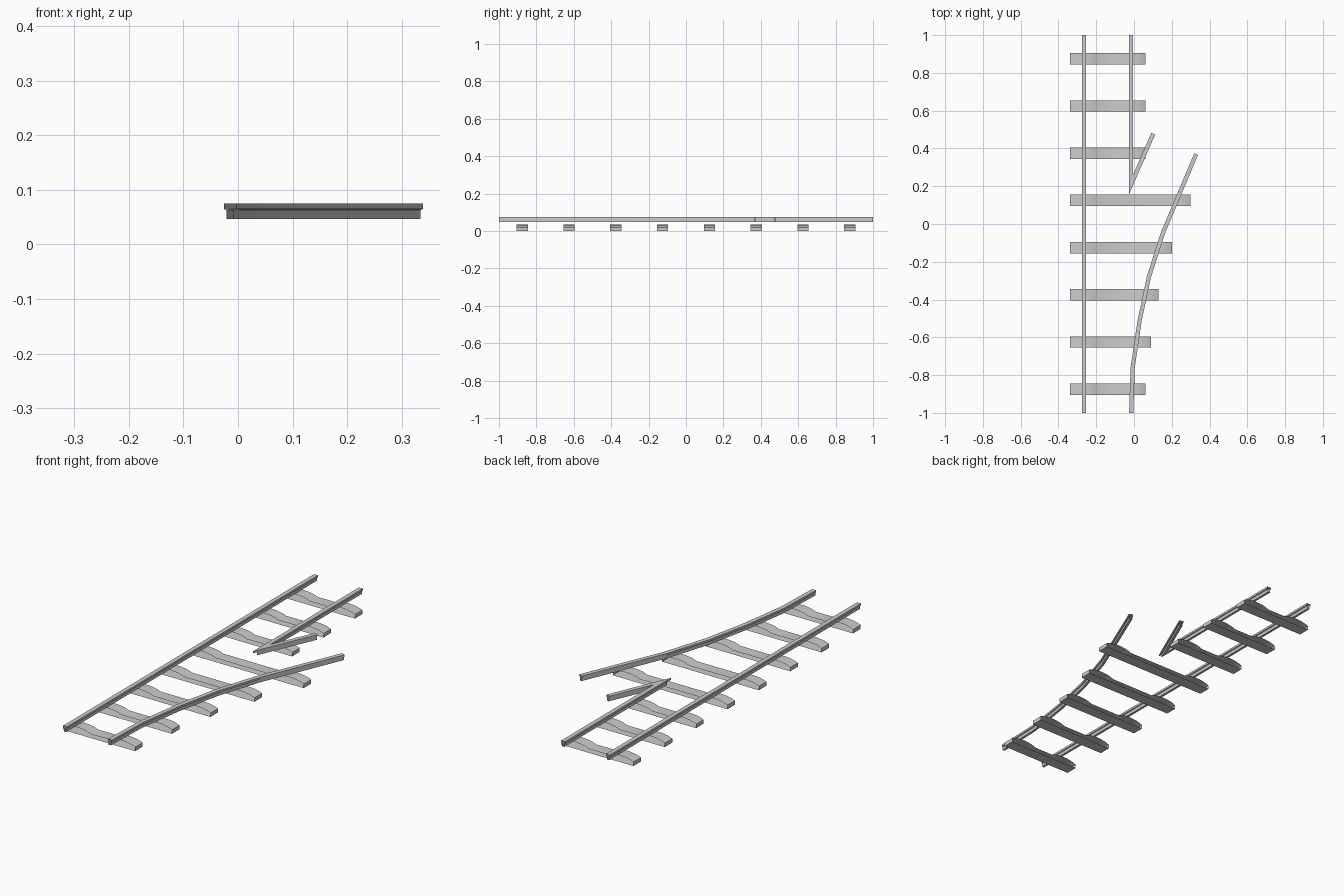
import bpy, math
from mathutils import Vector

if "Cube" in bpy.data.objects:
    bpy.data.objects.remove(bpy.data.objects["Cube"])

# Rail cross-section (sideways offset, height): wide head over a narrower web
RAIL = [(-0.011, 0.075), (0.011, 0.075), (0.011, 0.065), (0.006, 0.063),
        (0.006, 0.047), (-0.006, 0.047), (-0.006, 0.063), (-0.011, 0.065)]


def make_object(name, verts, faces):
    mesh = bpy.data.meshes.new(name)
    mesh.from_pydata(verts, [], faces)
    mesh.update()
    obj = bpy.data.objects.new(name, mesh)
    bpy.context.collection.objects.link(obj)
    return obj


def bridge(rings):
    """Quads joining successive closed rings, ends left open."""
    n = len(rings[0])
    verts = [v for r in rings for v in r]
    faces = [(i * n + j, i * n + (j + 1) % n, (i + 1) * n + (j + 1) % n, (i + 1) * n + j)
             for i in range(len(rings) - 1) for j in range(n)]
    return verts, faces


def make_rail(name, path):
    """Sweep the rail section along a flat path with mitred corners."""
    pts = [Vector(p) for p in path]
    rings = []
    for i, p in enumerate(pts):
        d0 = (pts[i] - pts[i - 1]).normalized() if i else None
        d1 = (pts[i + 1] - p).normalized() if i < len(pts) - 1 else d0
        d0 = d0 or d1
        n0, n1 = Vector((d0.y, -d0.x)), Vector((d1.y, -d1.x))
        m = (n0 + n1).normalized()
        m = m / m.dot(n0)
        rings.append([(p.x + m.x * s, p.y + m.y * s, z) for s, z in RAIL])
    return make_object(name, *bridge(rings))


def make_sleeper(name, y, x1, x0=-0.34, seat=0.15, low=0.02, rise=0.014, steps=8):
    """Strip profile with an arched rail seat at each end, sides open."""
    arch = [(seat * k / steps, low + rise * math.sin(math.pi * k / steps) ** 0.7
             if 0 < k < steps else low) for k in range(steps + 1)]
    top = [(x0 + a, z) for a, z in arch] + [(x1 - seat + a, z) for a, z in arch]
    profile = [(x0, 0.0)] + top + [(x1, 0.0)]
    rings = [[(x, y + s * 0.03, z) for x, z in profile] for s in (-1, 1)]
    obj = make_object(name, *bridge(rings))
    for poly in obj.data.polygons:
        poly.use_smooth = abs(poly.normal.z) > 0.3
    return obj


# Sleepers, lengthening along the diverging track
for i, right_end in enumerate((0.06, 0.09, 0.13, 0.20, 0.30, 0.06, 0.06, 0.06)):
    make_sleeper(f"sleeper_{i + 1}", -0.875 + 0.25 * i, right_end)

# Straight outer rail
make_rail("straight_rail", [(-0.265, -1), (-0.265, 1)])

# Curved diverging rail
make_rail("curved_rail", [(-0.015, -1), (-0.007, -0.76), (0.030, -0.51),
                          (0.079, -0.28), (0.152, -0.05), (0.329, 0.37)])

# V-shaped crossing rail
make_rail("crossing_rail", [(-0.015, 1), (-0.015, 0.21), (0.102, 0.478)])
